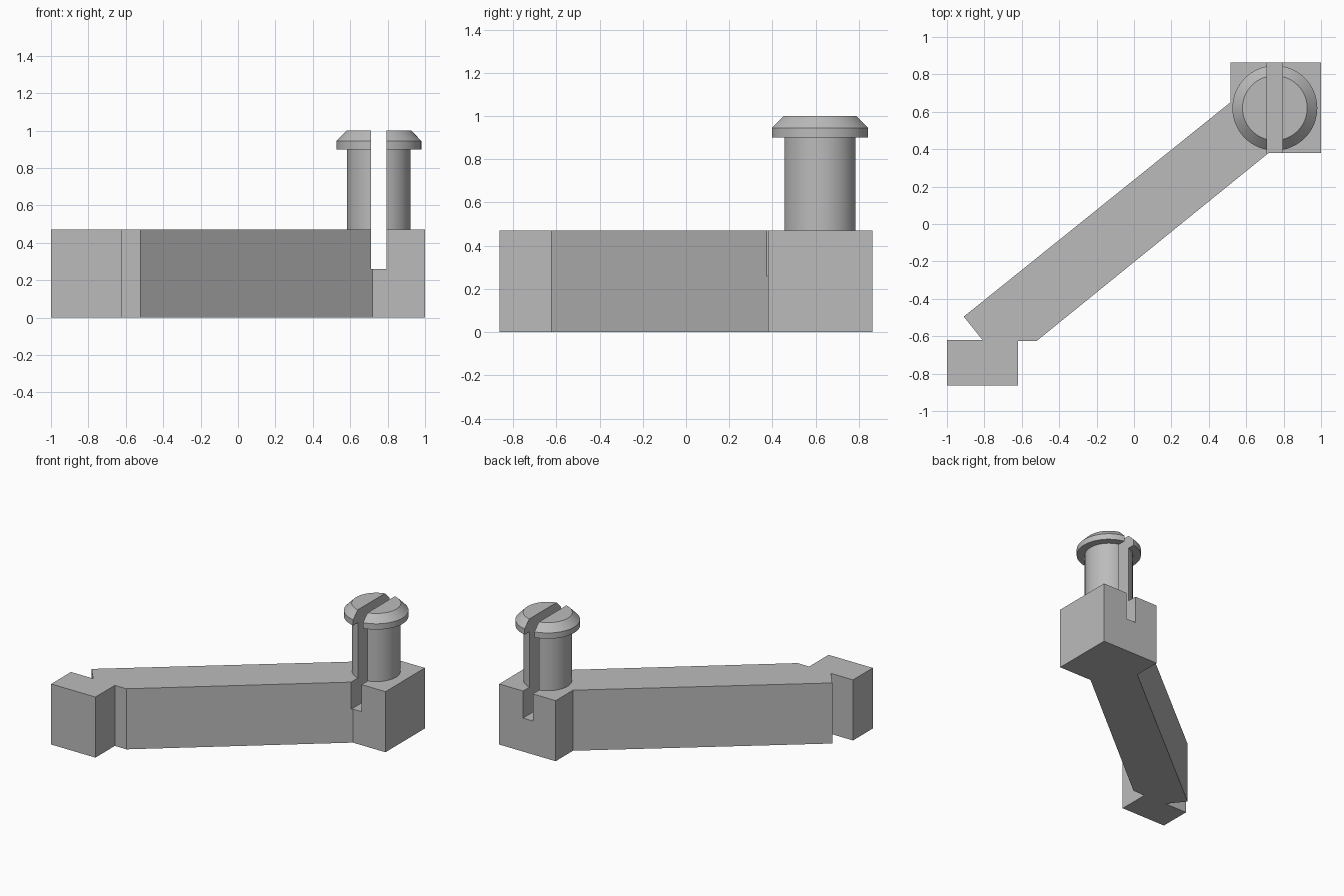
import bpy
import bmesh
import math
from mathutils import Vector

cube = bpy.data.objects.get("Cube")
if cube:
    bpy.data.objects.remove(cube, do_unlink=True)

grey = bpy.data.materials.new("plain_grey")
grey.use_nodes = True
GREY = (0.5, 0.5, 0.5, 1)
grey.diffuse_color = GREY
grey.node_tree.nodes["Principled BSDF"].inputs["Base Color"].default_value = GREY

PIN = Vector((0.753, 0.62, 0))
DECK = 0.47


def finish(name, bm):
    bmesh.ops.recalc_face_normals(bm, faces=bm.faces)
    mesh = bpy.data.meshes.new(name)
    bm.to_mesh(mesh)
    bm.free()
    mesh.materials.append(grey)
    obj = bpy.data.objects.new(name, mesh)
    bpy.context.collection.objects.link(obj)
    return obj


def extruded(name, outline, bottom, top):
    bm = bmesh.new()
    face = bm.faces.new([bm.verts.new((x, y, bottom)) for x, y in outline])
    grown = bmesh.ops.extrude_face_region(bm, geom=[face])
    verts = [v for v in grown["geom"] if isinstance(v, bmesh.types.BMVert)]
    bmesh.ops.translate(bm, verts=verts, vec=(0, 0, top - bottom))
    return finish(name, bm)


def turned(name, profile, sides=64):
    bm = bmesh.new()
    rings = []
    for r, z in profile:
        rings.append([bm.verts.new(PIN + Vector((r * math.cos(a), r * math.sin(a), z)))
                      for a in (math.tau * i / sides for i in range(sides))])
    for low, high in zip(rings, rings[1:]):
        for i in range(sides):
            j = (i + 1) % sides
            bm.faces.new((low[i], low[j], high[j], high[i]))
    bm.faces.new(rings[0])
    bm.faces.new(rings[-1])
    return finish(name, bm)


# Slanted arm with a foot at one end and a square block at the other
arm = extruded("arm_body", [
    (-1, -0.863), (-0.62, -0.863), (-0.62, -0.625), (-0.52, -0.625),
    (0.72, 0.38), (1, 0.38), (1, 0.863), (0.515, 0.863), (0.515, 0.65),
    (-0.91, -0.495), (-0.81, -0.62), (-1, -0.62)], 0, DECK)

# Round stem with a chamfered snap head
pin = turned("snap_pin", [(0.17, DECK), (0.17, 0.9), (0.227, 0.9),
                          (0.227, 0.945), (0.173, 1)])

# Slot through the pin and the top of the block
left, right = PIN.x - 0.042, PIN.x + 0.042
cutter = extruded("slot_cutter", [(left, 0.2), (right, 0.2), (right, 1), (left, 1)],
                  0.26, 1.2)
cutter.hide_render = True

for obj in (arm, pin):
    slot = obj.modifiers.new("slot", 'BOOLEAN')
    slot.operation = 'DIFFERENCE'
    slot.solver = 'EXACT'
    slot.object = cutter
    bpy.ops.object.select_all(action='DESELECT')
    obj.select_set(True)
    bpy.context.view_layer.objects.active = obj
    bpy.ops.object.modifier_apply(modifier=slot.name)
    if obj is pin:
        bpy.ops.object.shade_smooth_by_angle(angle=math.radians(30))

bpy.data.objects.remove(cutter, do_unlink=True)
